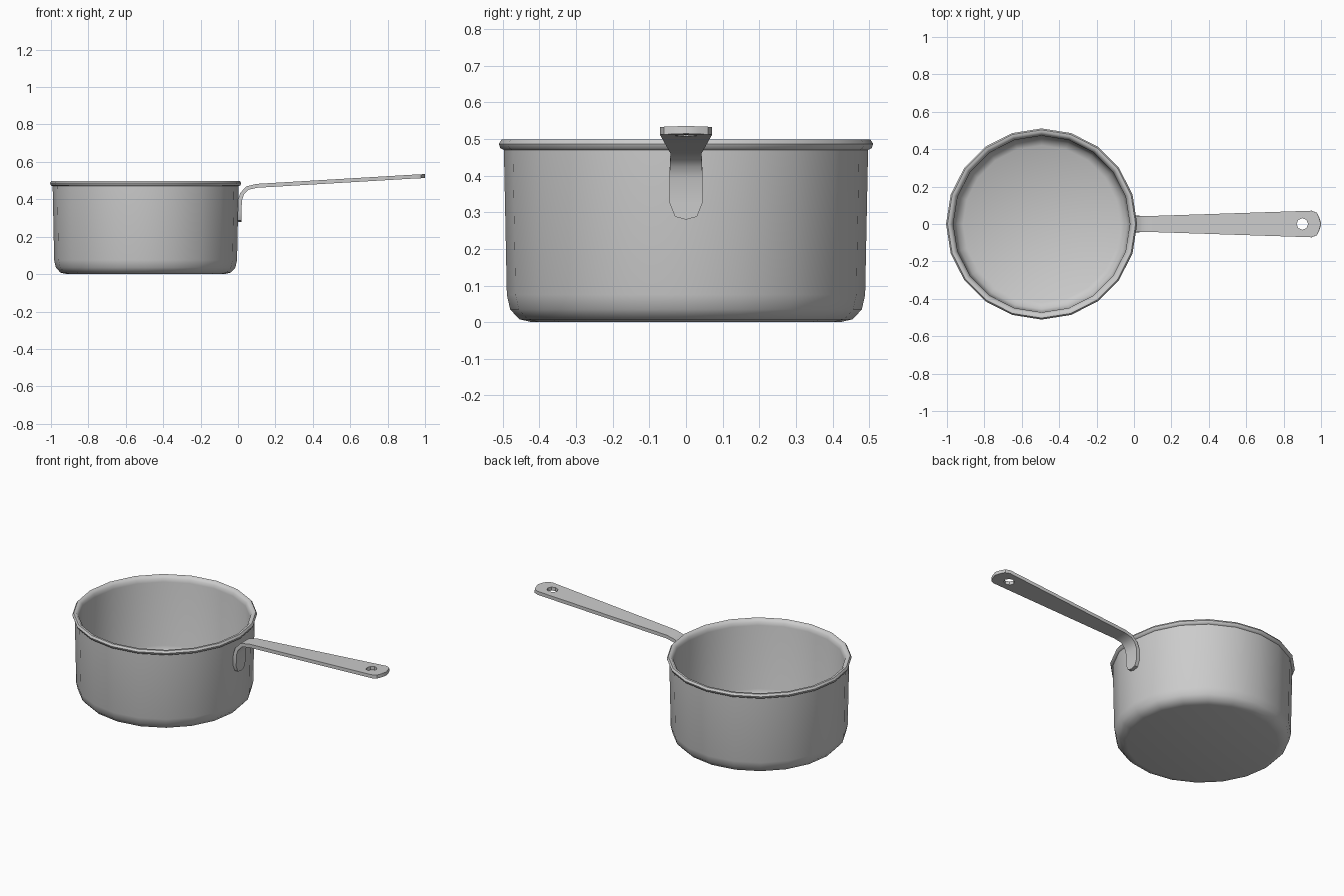
import bpy, bmesh, math
from mathutils import Vector

if "Cube" in bpy.data.objects:
    bpy.data.objects.remove(bpy.data.objects["Cube"])


def make_object(name, bm):
    bmesh.ops.recalc_face_normals(bm, faces=bm.faces)
    mesh = bpy.data.meshes.new(name)
    bm.to_mesh(mesh)
    bm.free()
    obj = bpy.data.objects.new(name, mesh)
    bpy.context.collection.objects.link(obj)
    return obj


def activate(obj):
    bpy.ops.object.select_all(action='DESELECT')
    obj.select_set(True)
    bpy.context.view_layer.objects.active = obj


def lathe(name, profile, centre, sides):
    bm = bmesh.new()
    rings = []
    for r, z in profile:
        rings.append([bm.verts.new((centre[0] + r * math.cos(2 * math.pi * i / sides),
                                    centre[1] + r * math.sin(2 * math.pi * i / sides), z))
                      for i in range(sides)])
    for a, b in zip(rings, rings[1:]):
        for i in range(sides):
            j = (i + 1) % sides
            bm.faces.new((a[i], a[j], b[j], b[i]))
    bm.faces.new(rings[0])
    bm.faces.new(rings[-1])
    return make_object(name, bm)


# Pot body: outside wall, rolled rim, inside wall and floor
pot = lathe("pot_body", [
    (0.42, 0.0), (0.455, 0.008), (0.48, 0.035), (0.489, 0.075),
    (0.497, 0.47), (0.507, 0.475), (0.511, 0.487), (0.503, 0.499),
    (0.49, 0.499), (0.477, 0.485), (0.472, 0.465),
    (0.469, 0.08), (0.455, 0.04), (0.42, 0.02)], (-0.494, 0), 20)
activate(pot)
bpy.ops.object.shade_smooth_by_angle(angle=math.radians(50))

# Handle: bent strip given as (x, z, half width)
path = [(0.009, 0.28, 0), (0.009, 0.288, 0.03), (0.009, 0.325, 0.045),
        (0.01, 0.395, 0.045), (0.022, 0.43, 0.044), (0.05, 0.46, 0.042),
        (0.1, 0.472, 0.043), (0.95, 0.522, 0.071), (0.978, 0.523, 0.06),
        (0.99, 0.524, 0.035), (1.0, 0.525, 0)]
bm = bmesh.new()
rows = [[bm.verts.new((x, s * w, z)) for s in (-1, 1)] for x, z, w in path]
for a, b in zip(rows, rows[1:]):
    bm.faces.new((a[0], b[0], b[1], a[1]))
bmesh.ops.remove_doubles(bm, verts=bm.verts, dist=0.0001)
handle = make_object("handle", bm)
thick = handle.modifiers.new("thickness", 'SOLIDIFY')
thick.thickness = 0.021
thick.offset = 0
activate(handle)
bpy.ops.object.modifier_apply(modifier=thick.name)

# Hanging hole near the end of the handle
cutter = lathe("hole_cutter", [(0.031, 0.4), (0.031, 0.65)], (0.9, 0), 8)
cutter.hide_render = True
cut = handle.modifiers.new("hole", 'BOOLEAN')
cut.operation = 'DIFFERENCE'
cut.solver = 'EXACT'
cut.object = cutter
activate(handle)
bpy.ops.object.modifier_apply(modifier=cut.name)
bpy.data.objects.remove(cutter, do_unlink=True)
bpy.ops.object.shade_smooth_by_angle(angle=math.radians(40))
